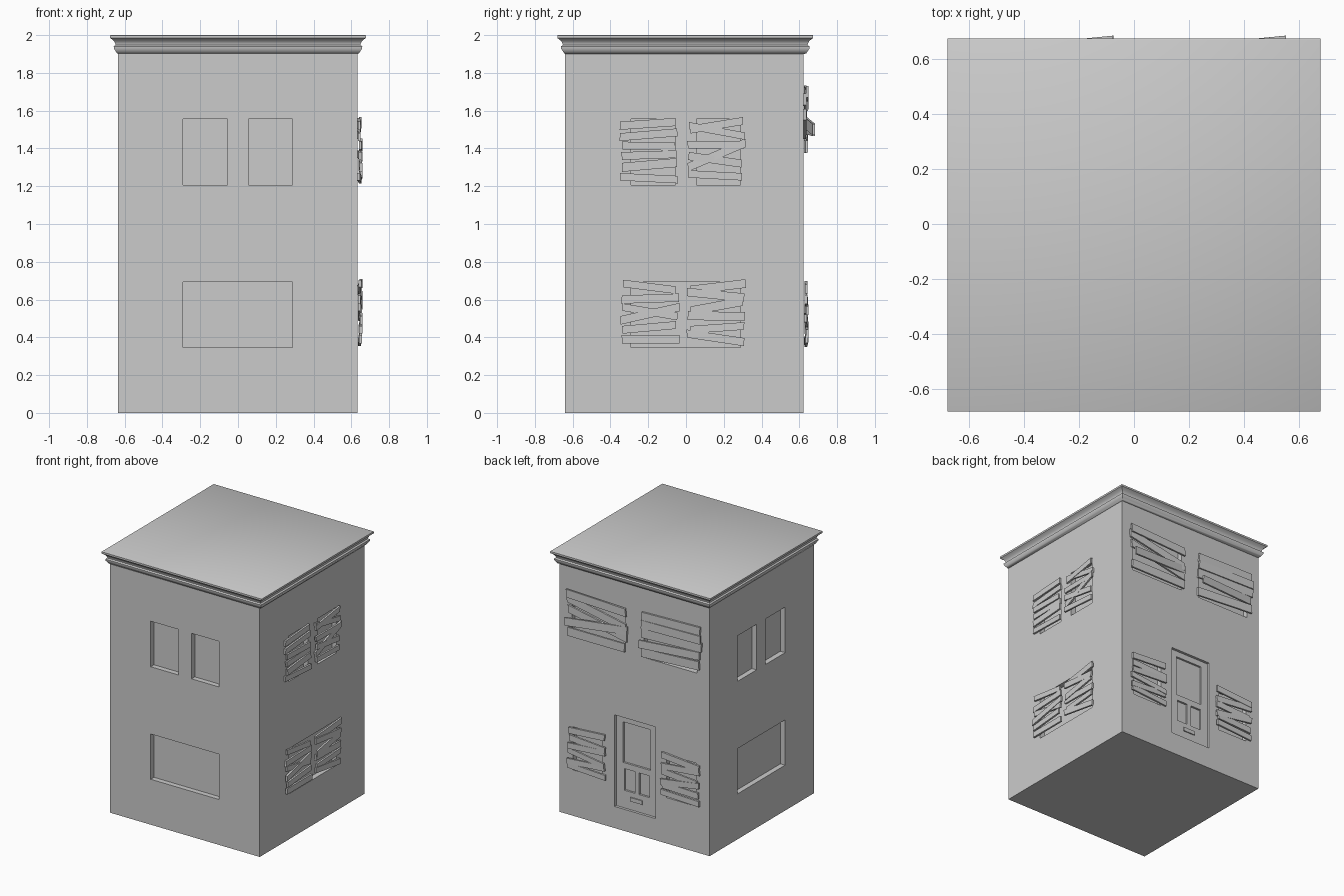
import bpy, bmesh, random
from mathutils import Vector

if "Cube" in bpy.data.objects:
    bpy.data.objects.remove(bpy.data.objects["Cube"])

random.seed(4)
X0, X1, Y0, Y1 = -0.635, 0.632, -0.64, 0.622   # wall planes
DEPTH = 0.04                                   # window recess


def finish(bm, name):
    bmesh.ops.recalc_face_normals(bm, faces=bm.faces)
    me = bpy.data.meshes.new(name)
    bm.to_mesh(me)
    bm.free()
    ob = bpy.data.objects.new(name, me)
    bpy.context.collection.objects.link(ob)
    return ob


def boxes(name, items):
    """One object made of boxes (x0, x1, y0, y1, z0, z1)."""
    bm = bmesh.new()
    for a, b, c, d, e, f in items:
        vs = bmesh.ops.create_cube(bm, size=1)["verts"]
        for v in vs:
            v.co = Vector(((a + b) / 2 + v.co.x * (b - a),
                           (c + d) / 2 + v.co.y * (d - c),
                           (e + f) / 2 + v.co.z * (f - e)))
    return finish(bm, name)


def cut(ob, items):
    """Subtract a set of boxes from an object."""
    cutter = boxes("cutter", items)
    cutter.hide_render = True
    m = ob.modifiers.new("cut", 'BOOLEAN')
    m.object, m.operation, m.solver = cutter, 'DIFFERENCE', 'EXACT'
    bpy.context.view_layer.objects.active = ob
    bpy.ops.object.modifier_apply(modifier=m.name)
    bpy.data.objects.remove(cutter)


# walls with recessed openings on all four sides
walls = boxes("walls", [(X0, X1, Y0, Y1, 0, 1.92)])
side = [(-0.29, -0.055, 1.207, 1.555), (0.055, 0.288, 1.207, 1.555), (-0.29, 0.288, 0.347, 0.693)]
back = [(0.27, 0.52, 0.35, 0.68), (-0.52, -0.27, 0.35, 0.68),
        (0.08, 0.53, 1.37, 1.70), (-0.53, -0.08, 1.37, 1.70)]
holes = []
for a, b, z0, z1 in side:
    holes.append((a, b, Y0 - 0.1, Y0 + DEPTH, z0, z1))
    holes.append((X0 - 0.1, X0 + DEPTH, a, b, z0, z1))
    holes.append((X1 - DEPTH, X1 + 0.1, a, b, z0, z1))
for a, b, z0, z1 in back:
    holes.append((a, b, Y1 - DEPTH, Y1 + 0.1, z0, z1))
holes.append((-0.178, 0.168, Y1 - 0.06, Y1 + 0.1, 0.165, 0.865))
cut(walls, holes)

# cornice with flat roof: square rings lofted along a moulding profile
bm = bmesh.new()
prev = None
for r, z in [(0.63, 1.90), (0.640, 1.903), (0.648, 1.915), (0.657, 1.928), (0.658, 1.94),
             (0.648, 1.947), (0.649, 1.955), (0.656, 1.968), (0.668, 1.978),
             (0.677, 1.984), (0.677, 1.998), (0.674, 2.0)]:
    ring = [bm.verts.new((sx * r, sy * r - 0.004, z))
            for sx, sy in ((-1, -1), (1, -1), (1, 1), (-1, 1))]
    if prev:
        for i in range(4):
            bm.faces.new((prev[i], prev[(i + 1) % 4], ring[(i + 1) % 4], ring[i]))
    else:
        bm.faces.new(ring[::-1])
    prev = ring
bm.faces.new(prev)
cornice = finish(bm, "cornice_roof")
cornice.select_set(True)
bpy.context.view_layer.objects.active = cornice
bpy.ops.object.shade_smooth_by_angle(angle=0.8)

# door with sunken panels and a letter slot
DY = Y1 - 0.02
door = boxes("door", [(-0.178, 0.168, Y1 - 0.062, DY, 0.165, 0.865)])
cut(door, [(-0.12, 0.11, DY - 0.015, DY + 0.1, 0.51, 0.82),
           (0.01, 0.10, DY - 0.015, DY + 0.1, 0.30, 0.465),
           (-0.115, -0.025, DY - 0.015, DY + 0.1, 0.30, 0.465)])
boxes("letter_slot", [(-0.055, 0.045, DY - 0.005, DY + 0.008, 0.232, 0.262)])


def boards(name, wall, u0, u1, rows, h, loose=None):
    """Rough planks across an opening; each row is (z at u0, z at u1)."""
    bm = bmesh.new()
    j = lambda s: random.uniform(-s, s)
    for i, (za, zb) in enumerate(rows):
        a, b = u0 + j(0.01), u1 + j(0.01)
        hh = h * random.uniform(0.85, 1.05) / 2
        da, db = random.uniform(0, 0.014), random.uniform(0, 0.014)
        if i == loose:                       # plank end lifted off the wall
            da, db = 0.048, 0.0
        corners = [(a + j(0.004), za - hh, da), (b + j(0.004), zb - hh, db),
                   (b + j(0.004), zb + hh, db), (a + j(0.004), za + hh, da)]
        layers = []
        for t in (0, 0.014):
            pts = [(X1 + d + t, u, z) if wall == "right" else (u, Y1 + d + t, z)
                   for u, z, d in corners]
            layers.append([bm.verts.new(p) for p in pts])
        lo, hi = layers
        bm.faces.new(lo[::-1])
        bm.faces.new(hi)
        for k in range(4):
            bm.faces.new((lo[k], lo[(k + 1) % 4], hi[(k + 1) % 4], hi[k]))
    return finish(bm, name)


# planks on the right wall
boards("boards_right_upper_a", "right", -0.345, -0.05,
       [(1.52, 1.54), (1.46, 1.485), (1.415, 1.41), (1.36, 1.37), (1.30, 1.325), (1.25, 1.235)], 0.046)
boards("boards_right_upper_b", "right", 0.015, 0.305,
       [(1.50, 1.545), (1.52, 1.465), (1.42, 1.42), (1.30, 1.43), (1.36, 1.32), (1.265, 1.25)], 0.045)
boards("boards_right_lower_a", "right", -0.34, -0.045,
       [(0.685, 0.65), (0.60, 0.61), (0.56, 0.51), (0.49, 0.56), (0.44, 0.465), (0.39, 0.39)], 0.046)
boards("boards_right_lower_b", "right", 0.015, 0.305,
       [(0.65, 0.685), (0.64, 0.61), (0.54, 0.59), (0.515, 0.51), (0.44, 0.46), (0.42, 0.375)], 0.046)

# planks on the back wall
boards("boards_back_lower_a", "back", 0.55, 0.24,
       [(0.655, 0.675), (0.60, 0.58), (0.54, 0.56), (0.50, 0.46), (0.42, 0.44), (0.39, 0.37)], 0.046)
boards("boards_back_lower_b", "back", -0.245, -0.55,
       [(0.675, 0.65), (0.59, 0.62), (0.55, 0.53), (0.47, 0.52), (0.45, 0.44), (0.395, 0.38)], 0.046)
boards("boards_back_upper_a", "back", 0.555, 0.06,
       [(1.70, 1.68), (1.66, 1.56), (1.50, 1.54), (1.58, 1.48), (1.41, 1.41)], 0.066, 2)
boards("boards_back_upper_b", "back", -0.075, -0.565,
       [(1.69, 1.70), (1.63, 1.64), (1.56, 1.58), (1.495, 1.51), (1.41, 1.44)], 0.068, 3)
